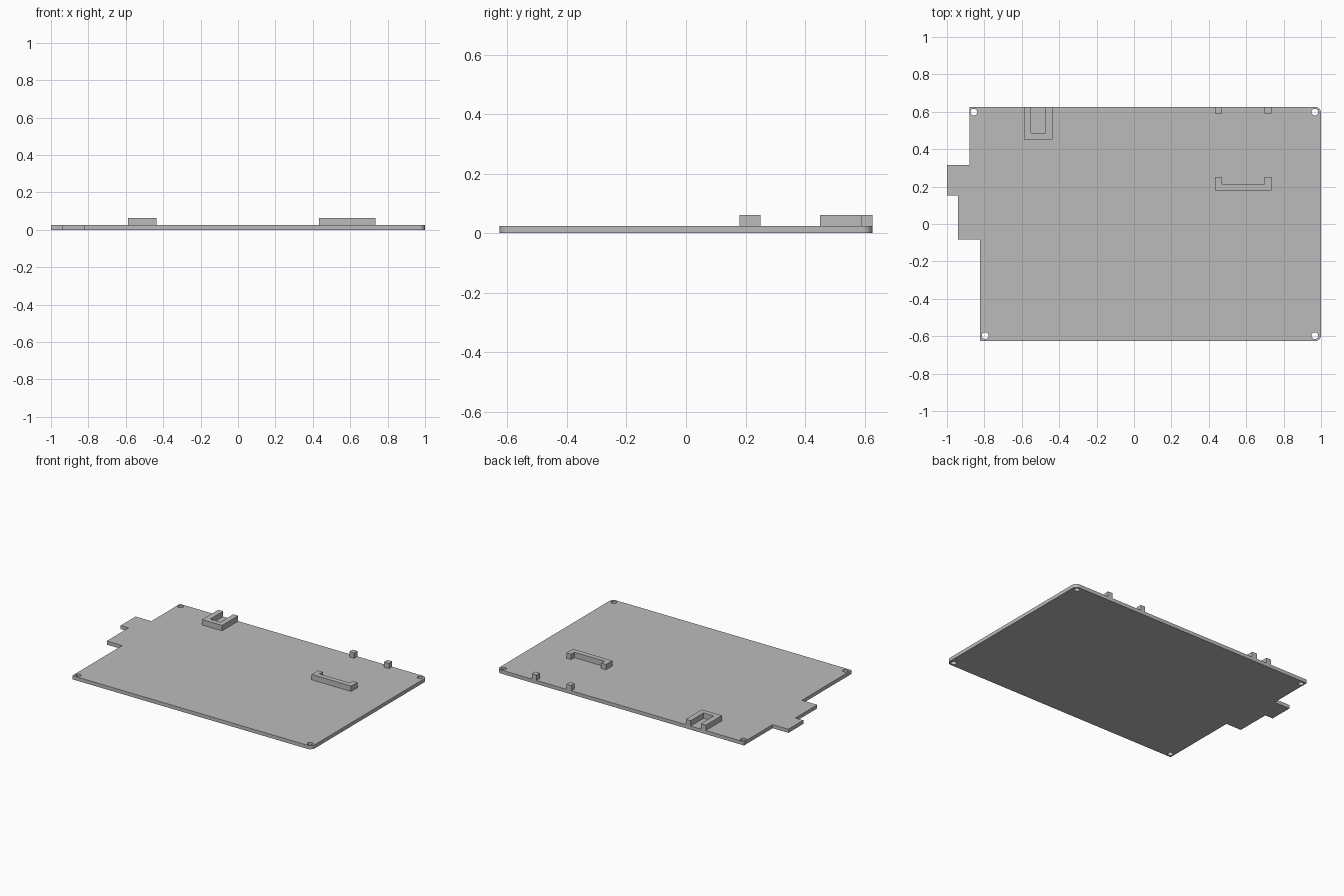
import bpy
import bmesh
from math import cos, sin, pi

cube = bpy.data.objects.get("Cube")
if cube:
    bpy.data.objects.remove(cube, do_unlink=True)

PLATE_TOP = 0.025
CLIP_TOP = 0.062
BACK = 0.626

grey = bpy.data.materials.new("plain grey")
grey.use_nodes = True
colour = (0.5, 0.5, 0.5, 1)
grey.diffuse_color = colour
grey.node_tree.nodes["Principled BSDF"].inputs["Base Color"].default_value = colour


def prism(name, outline, z0, z1):
    """Extrude a flat counter-clockwise outline from z0 to z1."""
    bm = bmesh.new()
    face = bm.faces.new([bm.verts.new((x, y, z0)) for x, y in outline])
    side = bmesh.ops.extrude_face_region(bm, geom=[face])
    top = [v for v in side["geom"] if isinstance(v, bmesh.types.BMVert)]
    bmesh.ops.translate(bm, verts=top, vec=(0, 0, z1 - z0))
    bmesh.ops.recalc_face_normals(bm, faces=bm.faces)
    mesh = bpy.data.meshes.new(name)
    bm.to_mesh(mesh)
    bm.free()
    mesh.materials.append(grey)
    obj = bpy.data.objects.new(name, mesh)
    bpy.context.collection.objects.link(obj)
    return obj


def arc(cx, cy, r, start, end, steps):
    angles = [start + (end - start) * i / steps for i in range(steps + 1)]
    return [(cx + r * cos(a), cy + r * sin(a)) for a in angles]


def u_shape(x0, x1, y0, y1, wall, floor):
    """Channel outline open towards the back."""
    return [(x0, y0), (x1, y0), (x1, y1), (x1 - wall, y1), (x1 - wall, y0 + floor),
            (x0 + wall, y0 + floor), (x0 + wall, y1), (x0, y1)]


# Base plate: rounded right-hand corners, stepped tab on the other side
R = 0.033
outline = [(-0.823, -BACK)]
outline += arc(1 - R, R - BACK, R, -pi / 2, 0, 10)
outline += arc(1 - R, BACK - R, R, 0, pi / 2, 10)
outline += [(-0.88, BACK), (-0.88, 0.315), (-1, 0.315), (-1, 0.153),
            (-0.94, 0.153), (-0.94, -0.084), (-0.823, -0.084)]
plate = prism("base_plate", outline, 0, PLATE_TOP)

# Screw holes through the corners
for x, y in [(-0.856, 0.598), (0.967, 0.598), (0.967, -0.597), (-0.796, -0.597)]:
    cutter = prism("hole_cutter", arc(x, y, 0.018, 0, 2 * pi, 24)[:-1], -0.1, 0.1)
    cutter.hide_render = True
    hole = plate.modifiers.new("screw_hole", 'BOOLEAN')
    hole.operation = 'DIFFERENCE'
    hole.solver = 'EXACT'
    hole.object = cutter
    bpy.context.view_layer.objects.active = plate
    bpy.ops.object.modifier_apply(modifier=hole.name)
    bpy.data.objects.remove(cutter, do_unlink=True)

bpy.ops.object.select_all(action='DESELECT')
plate.select_set(True)
bpy.ops.object.shade_smooth_by_angle()

# Raised retaining walls
prism("connector_cradle", u_shape(-0.589, -0.437, 0.451, BACK, 0.037, 0.035),
      PLATE_TOP, CLIP_TOP)
prism("board_bracket", u_shape(0.434, 0.735, 0.18, 0.25, 0.036, 0.035),
      PLATE_TOP, CLIP_TOP)

# Pair of stop pegs on the back edge
for name, x in [("right_stop_peg", 0.434), ("left_stop_peg", 0.699)]:
    prism(name, [(x, BACK - 0.036), (x + 0.036, BACK - 0.036), (x + 0.036, BACK), (x, BACK)],
          PLATE_TOP, CLIP_TOP)
